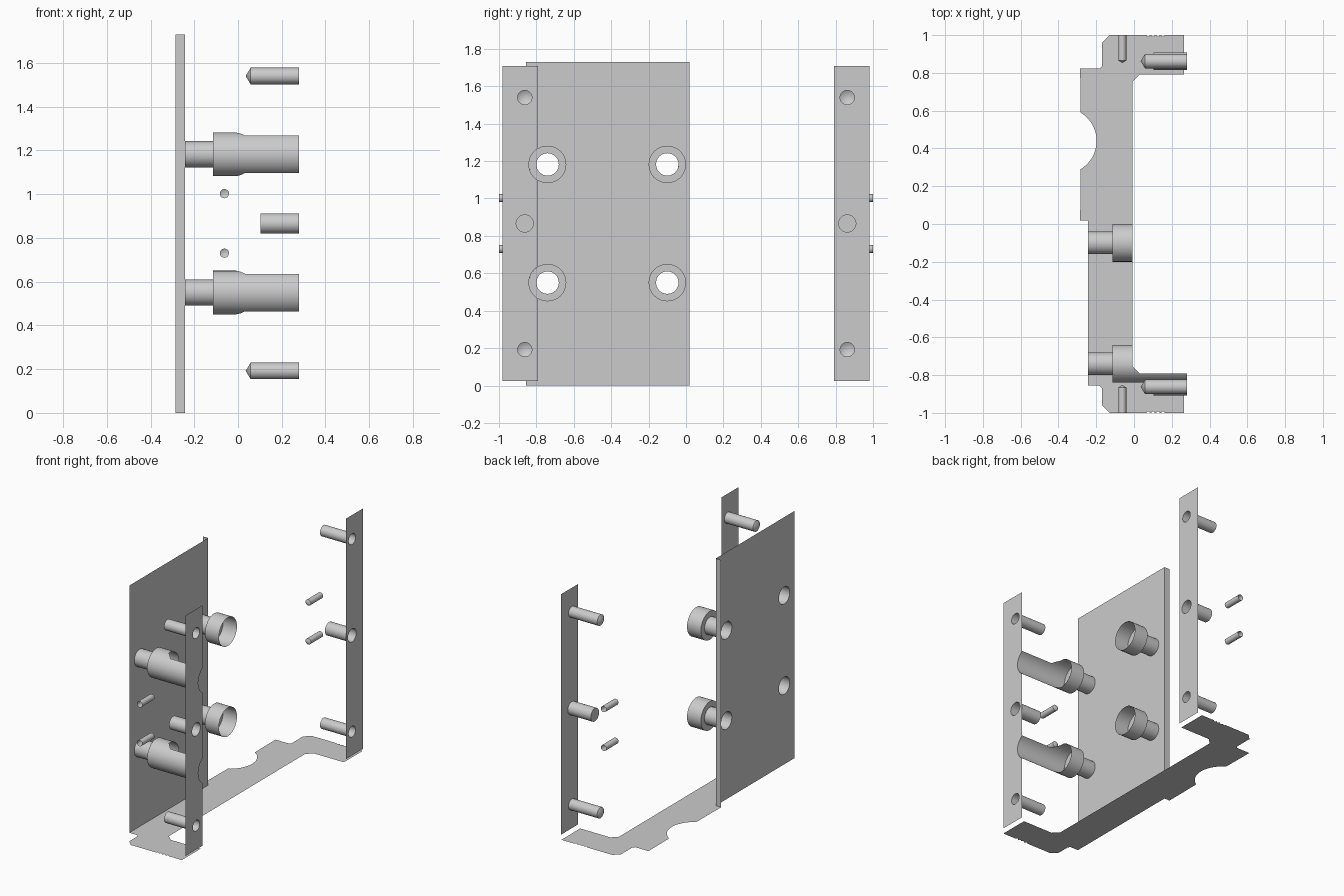
import bpy, bmesh, math
from mathutils import Vector

cube = bpy.data.objects.get("Cube")
if cube:
    bpy.data.objects.remove(cube, do_unlink=True)

grey = bpy.data.materials.new("plain grey")
grey.use_nodes = True
colour = (0.6, 0.6, 0.6, 1)
grey.diffuse_color = colour
grey.node_tree.nodes["Principled BSDF"].inputs["Base Color"].default_value = colour

PLATE_X, STEP_X, PAD_X = -0.243, -0.285, 0.28
SHOULDER_X, WALL_X = -0.115, -0.008
HEIGHT = 1.73
BORE_Z = (0.55, 1.182)
BORE_Y = (-0.74, -0.10)
BIG, SMALL = 0.1, 0.06
LIP_Y, CHAMFER = 0.792, 0.04


def finish(name, bm, smooth=False):
    mesh = bpy.data.meshes.new(name)
    bm.normal_update()
    bm.to_mesh(mesh)
    bm.free()
    mesh.materials.append(grey)
    ob = bpy.data.objects.new(name, mesh)
    bpy.context.collection.objects.link(ob)
    if smooth:
        bpy.ops.object.select_all(action='DESELECT')
        ob.select_set(True)
        bpy.context.view_layer.objects.active = ob
        bpy.ops.object.shade_smooth_by_angle(angle=math.radians(35))
    return ob


def arc(cx, cy, r, start, end, n):
    return [(cx + r * math.cos(start + (end - start) * i / n),
             cy + r * math.sin(start + (end - start) * i / n)) for i in range(n + 1)]


def circle(cx, cy, r, n=32):
    return arc(cx, cy, r, 0, math.tau, n)[:-1]


def sheet(name, loops, place, normal):
    """Flat sheet from an outline and its holes."""
    bm = bmesh.new()
    edges = []
    for loop in loops:
        vs = [bm.verts.new(place(a, b)) for a, b in loop]
        edges += [bm.edges.new((v, vs[i - 1])) for i, v in enumerate(vs)]
    bmesh.ops.triangle_fill(bm, edges=edges, use_beauty=True, normal=normal)
    return finish(name, bm)


def lathe(name, origin, axis, profile, n=32):
    """Open turned surface; profile holds (distance along axis, radius)."""
    axis = Vector(axis)
    u = Vector((0, 0, 1))
    w = axis.cross(u)
    bm = bmesh.new()
    rings = []
    for d, r in profile:
        base = Vector(origin) + axis * d
        if r == 0:
            rings.append([bm.verts.new(base)] * n)
        else:
            rings.append([bm.verts.new(base + u * a + w * b) for a, b in circle(0, 0, r, n)])
    for lower, upper in zip(rings, rings[1:]):
        for i in range(n):
            quad = (lower[i - 1], lower[i], upper[i], upper[i - 1])
            bm.faces.new(list(dict.fromkeys(quad)))
    return finish(name, bm, True)


# Base sheet outline
def end_notches(y, inward):
    pts = []
    for i in range(4):
        x = 0.075 + 0.026 * i
        pts += [(x - 0.009, y), (x - 0.005, y + inward * 0.008),
                (x + 0.005, y + inward * 0.008), (x + 0.009, y)]
    return pts


outline = [(-0.13, -1)] + end_notches(-1, 1)
outline += [(0.265, -1), (0.265, -LIP_Y), (WALL_X + CHAMFER, -LIP_Y),
            (WALL_X, CHAMFER - LIP_Y), (WALL_X, LIP_Y - CHAMFER),
            (WALL_X + CHAMFER, LIP_Y), (0.265, LIP_Y), (0.265, 1)]
outline += end_notches(1, -1)[::-1]
outline += [(-0.13, 1), (-0.17, 0.96), (-0.17, 0.835), (-0.183, 0.822), (STEP_X, 0.822)]
# round bite in the outer edge
half = math.asin(0.15 / 0.175)
outline += arc(-0.373, 0.44, 0.175, half, -half, 20)
outline += [(STEP_X, 0.018), (PLATE_X, 0.018), (PLATE_X, -0.855),
            (-0.183, -0.855), (-0.17, -0.868), (-0.17, -0.96)]
sheet("base_sheet", [outline], lambda a, b: (a, b, 0), (0, 0, 1))

# Back plate with four holes, and the narrow step along its edge
holes = [circle(y, z, SMALL) for y in BORE_Y for z in BORE_Z]
plate = [(-0.855, 0), (0.018, 0), (0.018, HEIGHT), (-0.855, HEIGHT)]
sheet("mounting_plate", [plate] + holes, lambda a, b: (PLATE_X, a, b), (-1, 0, 0))
sheet("plate_step", [[(STEP_X, 0), (PLATE_X, 0), (PLATE_X, HEIGHT), (STEP_X, HEIGHT)]],
      lambda a, b: (a, 0.018, b), (0, -1, 0))

# Two pad strips with pin holes; one is bitten by the bores
for side, label in ((-1, "right"), (1, "left")):
    inner, outer = side * LIP_Y, side * 0.98
    pad = [(inner, 0.025), (outer, 0.025), (outer, 1.708), (inner, 1.708)]
    if side < 0:
        dip = math.acos((inner - BORE_Y[0]) / BIG)
        for z in BORE_Z[::-1]:
            pad += arc(BORE_Y[0], z, BIG, dip, math.tau - dip, 12)
    pins = [(0.192, 0.038), (0.866, 0.046), (1.54, 0.038)]
    hole_y = side * 0.862
    sheet(label + "_pad_strip", [pad] + [circle(hole_y, z, r) for z, r in pins],
          lambda a, b: (PAD_X, a, b), (1, 0, 0))
    for (z, r), place in zip(pins, ("lower", "middle", "upper")):
        if place == "middle":
            profile = [(0, r), (0.178, r), (0.178, 0)]
        else:
            profile = [(0, r), (0.222, r), (0.245, 0)]
        lathe(f"{label}_{place}_pin_bore", (PAD_X, hole_y, z), (-1, 0, 0), profile)
    # small end bores
    for z in (0.73, 1.002):
        lathe(label + "_end_bore", (-0.062, side, z), (0, -side, 0),
              [(0, 0.021), (0.135, 0.021), (0.147, 0)], 20)

# Stepped bores through the plate
for z in BORE_Z:
    lathe("inner_stepped_bore", (0, BORE_Y[1], z), (1, 0, 0),
          [(PLATE_X, SMALL), (SHOULDER_X, SMALL), (SHOULDER_X, BIG), (WALL_X, BIG)])
    lathe("outer_bore_shoulder", (0, BORE_Y[0], z), (1, 0, 0),
          [(PLATE_X, SMALL), (SHOULDER_X, SMALL), (SHOULDER_X, BIG)])

    # large bore trimmed by the wall, its chamfer and the pad
    cuts = [math.acos((y - BORE_Y[0]) / BIG) for y in (CHAMFER - LIP_Y, -LIP_Y)]
    marks = [0] + cuts + [math.pi]
    bm = bmesh.new()
    for k in range(3):
        for s in (1, -1):
            column = []
            for i in range(11):
                t = marks[k] + (marks[k + 1] - marks[k]) * i / 10
                y = BORE_Y[0] + BIG * math.cos(t)
                zz = z + s * BIG * math.sin(t)
                end = (WALL_X, WALL_X + CHAMFER - LIP_Y - y, PAD_X)[k]
                column.append((bm.verts.new((SHOULDER_X, y, zz)), bm.verts.new((end, y, zz))))
            for (a, b), (c, d) in zip(column, column[1:]):
                bm.faces.new((a, c, d, b) if s > 0 else (a, b, d, c))
    bmesh.ops.remove_doubles(bm, verts=bm.verts, dist=0.0002)
    finish("outer_trimmed_bore", bm, True)
